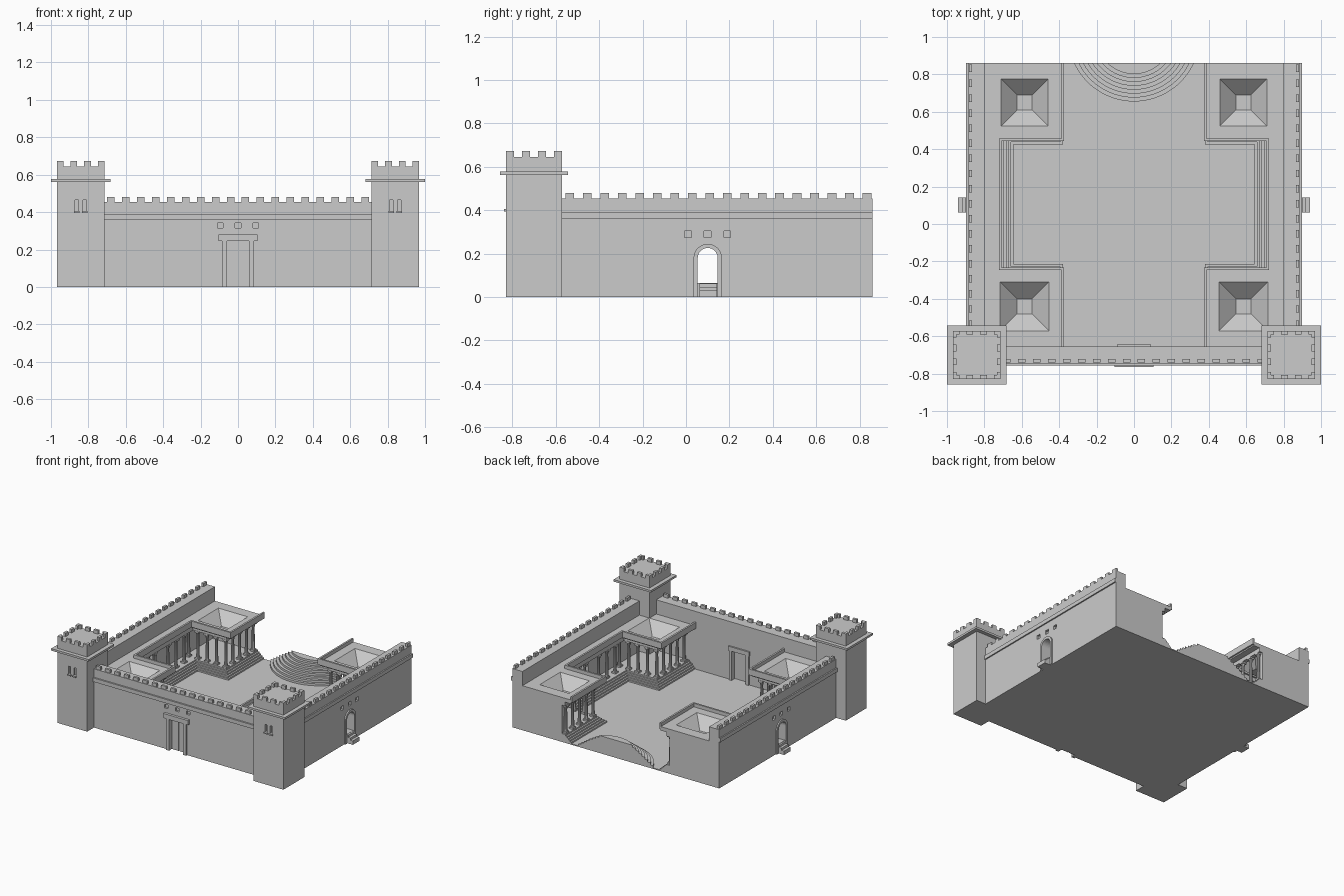
import bpy, bmesh, math
from mathutils import Vector

old = bpy.data.objects.get("Cube")
if old:
    bpy.data.objects.remove(old, do_unlink=True)

stone = bpy.data.materials.new("grey stone")
stone.use_nodes = True
grey = (0.6, 0.6, 0.6, 1)
stone.diffuse_color = grey
stone.node_tree.nodes["Principled BSDF"].inputs["Base Color"].default_value = grey

BACK, FRONT, INNER = 0.86, -0.655, 0.80
MID = 0.105          # middle of the side courts
FLOOR, DECK = 0.008, 0.065


def prism(bm, pts, a, b, axis="z"):
    """Extrude a 2D outline from a to b along an axis."""
    def place(p, h):
        return Vector((p[0], p[1], h)) if axis == "z" else Vector((h, p[0], p[1]))
    lo = [bm.verts.new(place(p, a)) for p in pts]
    hi = [bm.verts.new(place(p, b)) for p in pts]
    faces = [bm.faces.new(lo), bm.faces.new(hi)]
    for i in range(len(pts)):
        j = (i + 1) % len(pts)
        faces.append(bm.faces.new((lo[i], lo[j], hi[j], hi[i])))
    bmesh.ops.recalc_face_normals(bm, faces=faces)


def box(bm, x0, x1, y0, y1, z0, z1):
    prism(bm, [(x0, y0), (x1, y0), (x1, y1), (x0, y1)], z0, z1)


def finish(name, bm, smooth=False):
    me = bpy.data.meshes.new(name)
    bm.to_mesh(me)
    bm.free()
    me.materials.append(stone)
    ob = bpy.data.objects.new(name, me)
    bpy.context.collection.objects.link(ob)
    if smooth:
        bpy.ops.object.select_all(action="DESELECT")
        ob.select_set(True)
        bpy.context.view_layer.objects.active = ob
        bpy.ops.object.shade_smooth_by_angle()
    return ob


def cut(ob, bm):
    """Subtract the cutter shape and bake the result."""
    cutter = finish("cutter", bm)
    cutter.hide_render = True
    mod = ob.modifiers.new("cut", "BOOLEAN")
    mod.object, mod.operation, mod.solver = cutter, "DIFFERENCE", "EXACT"
    dg = bpy.context.evaluated_depsgraph_get()
    ob.data = bpy.data.meshes.new_from_object(ob.evaluated_get(dg))
    ob.modifiers.clear()
    bpy.data.objects.remove(cutter, do_unlink=True)


def court_path(s, px, gx, h):
    """Edge running round the two pavilions and the gallery of one side."""
    return [(s * px, BACK), (s * px, MID + h), (s * gx, MID + h),
            (s * gx, MID - h), (s * px, MID - h), (s * px, FRONT)]


def solid_court(s, px, gx, h):
    return court_path(s, px, gx, h) + [(s * INNER, FRONT), (s * INNER, BACK)]


def court_band(s, px, gx, h, w):
    return court_path(s, px, gx, h) + court_path(s, px + w, gx + w, h + w)[::-1]


def arch(r, z0, cy=0.1, spring=0.18):
    curve = [(cy + r * math.cos(math.pi * i / 16), spring + r * math.sin(math.pi * i / 16))
             for i in range(17)]
    return [(cy + r, z0)] + curve + [(cy - r, z0)]


def column(bm, x, y):
    """Tapered round column with square base and capital."""
    box(bm, x - .017, x + .017, y - .017, y + .017, DECK, DECK + .012)
    box(bm, x - .018, x + .018, y - .018, y + .018, .273, .287)
    profile = [(.016, DECK + .012), (.012, DECK + .03), (.010, .25), (.016, .274)]
    rings = [[bm.verts.new((x + r * math.cos(math.tau * k / 10),
                            y + r * math.sin(math.tau * k / 10), z)) for k in range(10)]
             for r, z in profile]
    for a, b in zip(rings, rings[1:]):
        for k in range(10):
            j = (k + 1) % 10
            bm.faces.new((a[k], a[j], b[j], b[k]))


# Courtyard floor
bm = bmesh.new()
box(bm, -.84, .84, -.7, BACK, 0, FLOOR)
finish("courtyard_floor", bm)

# Front wall with door recess and small windows
bm = bmesh.new()
box(bm, -.82, .82, -.745, FRONT, 0, .455)
front = finish("front_wall", bm)
bm = bmesh.new()
box(bm, -.062, .062, -.8, -.715, -.01, .245)
box(bm, -.062, .062, -.685, -.6, FLOOR, .235)
for x in (-.095, 0, .095):
    box(bm, x - .015, x + .015, -.8, -.73, .315, .342)
cut(front, bm)

bm = bmesh.new()
box(bm, -.82, .82, -.757, -.74, .36, .39)
finish("front_wall_band", bm)

# Front door frame, outside and inside, with two leaves
bm = bmesh.new()
for s in (-1, 1):
    x0, x1 = sorted((s * .06, s * .085))
    box(bm, x0, x1, -.758, -.74, 0, .245)
    box(bm, x0, x1, -.66, -.645, FLOOR, .235)
    x0, x1 = sorted((s * .003, s * .06))
    box(bm, x0, x1, -.722, -.714, 0, .24)
box(bm, -.105, .105, -.765, -.74, .245, .28)
box(bm, -.09, .09, -.66, -.643, .235, .268)
finish("front_door", bm)

# Wall battlements
bm = bmesh.new()
for i in range(18):
    x = -.68 + i * .08
    box(bm, x - .02, x + .02, -.74, -.722, .45, .48)
for s in (-1, 1):
    x0, x1 = sorted((s * .865, s * .883))
    for i in range(18):
        y = -.535 + i * .0805
        box(bm, x0, x1, y - .02, y + .02, .45, .48)
finish("wall_battlements", bm)

for s, side in ((1, "left"), (-1, "right")):
    # Side wall with an arched doorway and three windows
    bm = bmesh.new()
    box(bm, *sorted((s * INNER, s * .887)), -.72, BACK, 0, .455)
    wall = finish(side + "_wall", bm)
    bm = bmesh.new()
    prism(bm, arch(.046, DECK), s * .7, s * 1.0, "x")
    for y in (.01, .1, .19):
        box(bm, *sorted((s * .87, s * 1.0)), y - .016, y + .016, .275, .305)
    cut(wall, bm)

    bm = bmesh.new()
    box(bm, *sorted((s * .88, s * .897)), -.6, BACK, .36, .39)
    finish(side + "_wall_band", bm)

    # Arch surround and outside steps
    bm = bmesh.new()
    prism(bm, arch(.065, 0) + arch(.046, 0)[::-1], s * .88, s * .897, "x")
    finish(side + "_arch_frame", bm)
    bm = bmesh.new()
    for x, z in ((.941, .03), (.92, .047), (.90, .063)):
        box(bm, *sorted((s * .87, s * x)), .062, .143, 0, z)
    finish(side + "_door_steps", bm)

    # Stepped platform under pavilions and gallery
    bm = bmesh.new()
    for k in range(5):
        d = k * .0125
        prism(bm, solid_court(s, .38 + d, .645 + d, .32 + d), 0,
              FLOOR + (k + 1) * (DECK - FLOOR) / 5)
    finish(side + "_platform", bm)

    # Colonnade
    bm = bmesh.new()
    for e in (-1, 1):
        for i in range(5):
            column(bm, s * (.45 + i * .08), MID + e * .39)
        for i in range(1, 5):
            column(bm, s * .45, MID + e * (.39 + i * .0835))
        for i in range(3):
            column(bm, s * .735, MID + e * (.085 + i * .1))
    finish(side + "_columns", bm, smooth=True)

    # Beam, roof and raised cornice
    bm = bmesh.new()
    prism(bm, court_band(s, .434, .719, .374, .032), .285, .32)
    finish(side + "_beam", bm)
    bm = bmesh.new()
    prism(bm, solid_court(s, .385, .72, .35), .315, .345)
    roof = finish(side + "_roof", bm)
    bm = bmesh.new()
    prism(bm, court_band(s, .373, .708, .338, .014), .325, .372)
    finish(side + "_cornice", bm)

    # Sunken roof funnels
    holes, funnel = bmesh.new(), bmesh.new()
    for cy, r in ((.65, .126), (-.44, .131)):
        cx = s * .585
        box(holes, cx - r, cx + r, cy - r, cy + r, .3, .36)
        rings = [[funnel.verts.new((cx + a * q, cy + b * q, z))
                  for a, b in ((-1, -1), (1, -1), (1, 1), (-1, 1))]
                 for q, z in ((r, .345), (.04, .26))]
        funnel.faces.new(rings[1])
        for i in range(4):
            j = (i + 1) % 4
            funnel.faces.new((rings[0][j], rings[0][i], rings[1][i], rings[1][j]))
    bmesh.ops.recalc_face_normals(funnel, faces=funnel.faces)
    bmesh.ops.reverse_faces(funnel, faces=[f for f in funnel.faces if f.normal.z < 0])
    cut(roof, holes)
    finish(side + "_roof_funnels", funnel)

    # Pavilion back wall
    bm = bmesh.new()
    box(bm, *sorted((s * .46, s * .82)), .83, BACK, 0, .32)
    finish(side + "_pavilion_back", bm)

    # Corner tower with ledge, battlements and slit windows
    cx, cy, r = s * .841, -.7, .128
    bm = bmesh.new()
    box(bm, cx - r, cx + r, cy - r, cy + r, 0, .645)
    tower = finish(side + "_tower", bm)
    slits = bmesh.new()
    bm = bmesh.new()
    for x in (cx - .022, cx + .022):
        box(slits, x - .009, x + .009, -.9, -.81, .405, .465)
        box(bm, x - .015, x + .015, -.838, -.82, .395, .405)
    cut(tower, slits)
    box(bm, cx - .16, cx + .16, cy - .157, cy + .157, .562, .578)
    finish(side + "_tower_ledges", bm)
    bm = bmesh.new()
    for i in range(4):
        t = -r + .018 + i * (2 * r - .036) / 3
        for e in (-1, 1):
            u0, u1 = sorted((e * r, e * (r - .02)))
            box(bm, cx + t - .018, cx + t + .018, cy + u0, cy + u1, .64, .672)
            box(bm, cx + u0, cx + u1, cy + t - .018, cy + t + .018, .64, .672)
    finish(side + "_tower_battlements", bm)

# Round steps at the open back
bm = bmesh.new()
for i in range(8):
    r, cy = .352 - i * .021, 1.007
    a = math.acos((cy - BACK) / r)
    pts = [(r * math.sin(a * k / 16), cy - r * math.cos(a * k / 16)) for k in range(-16, 17)]
    prism(bm, pts, 0, FLOOR + (i + 1) * .016)
finish("round_steps", bm)
